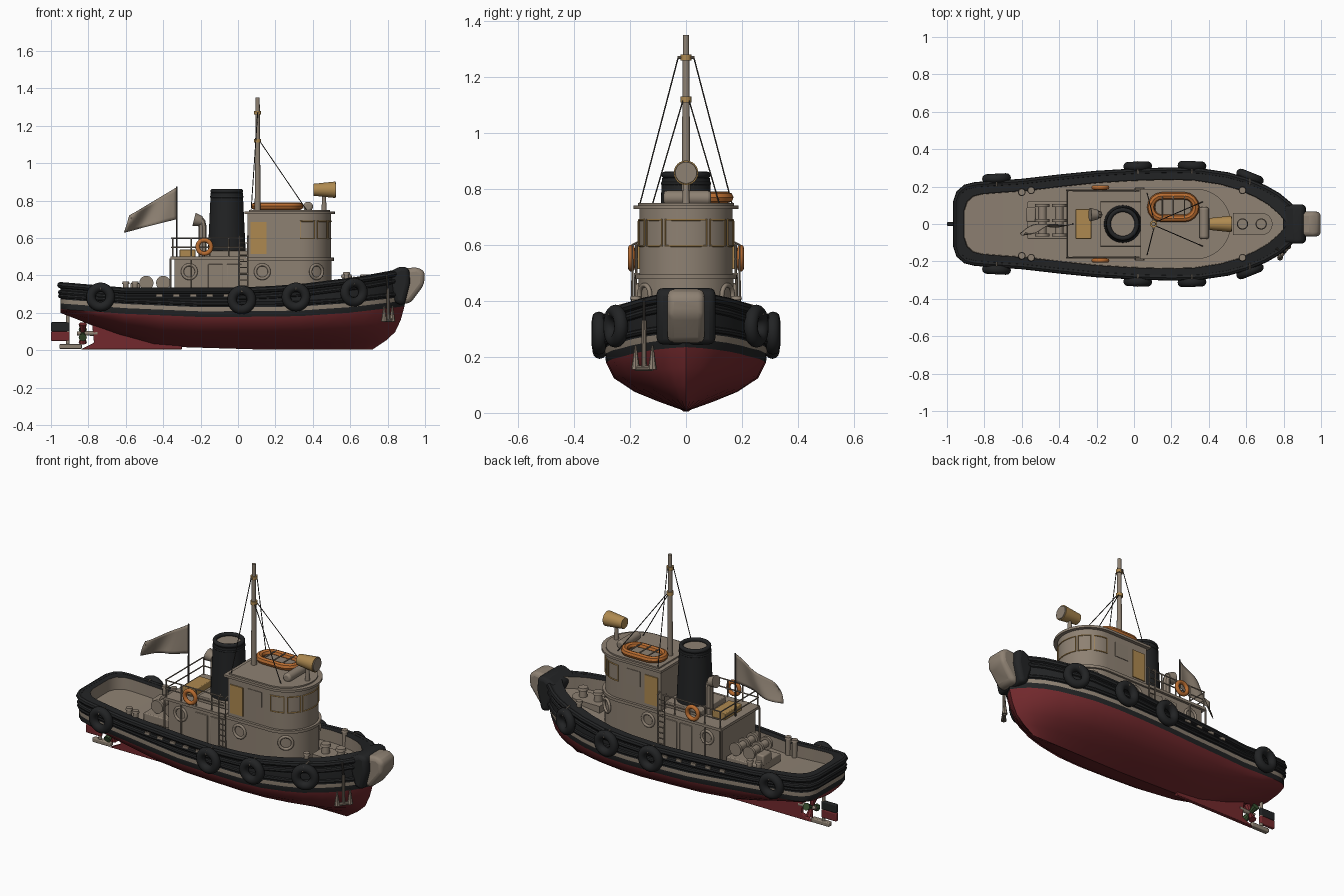
import bpy, bmesh, math
from mathutils import Vector, Matrix

if "Cube" in bpy.data.objects:
    bpy.data.objects.remove(bpy.data.objects["Cube"])


def material(name, *rgb):
    m = bpy.data.materials.new(name)
    m.use_nodes = True
    m.diffuse_color = (*rgb, 1)
    m.node_tree.nodes["Principled BSDF"].inputs["Base Color"].default_value = (*rgb, 1)
    return m


beige = material("beige paint", .27, .22, .17)
black = material("black rubber", .016, .017, .018)
red = material("hull red", .17, .022, .026)
gold = material("varnished wood", .42, .25, .08)
orange = material("safety orange", .48, .15, .03)
dark = material("rigging grey", .05, .045, .04)
green = material("propeller green", .04, .08, .03)


# ---- helpers ----
def finish(name, bm, *mats):
    bmesh.ops.recalc_face_normals(bm, faces=bm.faces)
    me = bpy.data.meshes.new(name)
    bm.to_mesh(me)
    bm.free()
    for m in mats:
        me.materials.append(m)
    o = bpy.data.objects.new(name, me)
    bpy.context.collection.objects.link(o)
    return o


def bevel(o, width):
    b = o.modifiers.new("bevel", "BEVEL")
    b.width, b.segments = width, 3
    return o


def rod(name, p, q, r1, r2, mat, n=24):
    p, q = Vector(p), Vector(q)
    bm = bmesh.new()
    mx = Matrix.Translation((p + q) / 2) @ (q - p).to_track_quat("Z", "Y").to_matrix().to_4x4()
    bmesh.ops.create_cone(bm, cap_ends=True, segments=n, radius1=r1, radius2=r2,
                          depth=(q - p).length, matrix=mx)
    return finish(name, bm, mat)


def box(name, c, size, mat, width=0):
    bm = bmesh.new()
    bmesh.ops.create_cube(bm, size=1, matrix=Matrix.Translation(c) @ Matrix.Diagonal((*size, 1)))
    o = finish(name, bm, mat)
    return bevel(o, width) if width else o


def prism(name, outline, direction, mat):
    bm = bmesh.new()
    f = bm.faces.new([bm.verts.new(p) for p in outline])
    ext = bmesh.ops.extrude_face_region(bm, geom=[f])["geom"]
    bmesh.ops.translate(bm, verts=[v for v in ext if isinstance(v, bmesh.types.BMVert)], vec=direction)
    return finish(name, bm, mat)


def tube(name, pts, r, mat, closed=False):
    cu = bpy.data.curves.new(name, "CURVE")
    cu.dimensions, cu.bevel_depth, cu.bevel_resolution, cu.use_fill_caps = "3D", r, 2, True
    sp = cu.splines.new("POLY")
    sp.points.add(len(pts) - 1)
    for sp_pt, p in zip(sp.points, pts):
        sp_pt.co = (*p, 1)
    sp.use_cyclic_u = closed
    o = bpy.data.objects.new(name, cu)
    cu.materials.append(mat)
    bpy.context.collection.objects.link(o)
    bpy.ops.object.select_all(action="DESELECT")
    o.select_set(True)
    bpy.context.view_layer.objects.active = o
    bpy.ops.object.convert(target="MESH")
    return o


def ring(name, c, R, r, mat, turn=0, upright=True):
    bpy.ops.mesh.primitive_torus_add(location=c, rotation=(math.pi / 2 if upright else 0, 0, turn),
                                     major_radius=R, minor_radius=r, major_segments=32, minor_segments=12)
    o = bpy.context.object
    o.name = name
    o.data.materials.append(mat)
    return o


def table(rows, x):
    for (a, u), (b, v) in zip(rows, rows[1:]):
        if x <= b:
            return u + (v - u) * max(0, (x - a) / (b - a))
    return rows[-1][1]


# ---- hull: waterline rows lofted around from bow to stern to bow ----
AFT, FWD = -.95, .9
BEAM = [(AFT, .12), (-.935, .165), (-.9, .195), (-.85, .207), (-.75, .215), (-.6, .225), (-.4, .248),
        (-.2, .268), (0, .28), (.2, .286), (.35, .282), (.5, .26), (.6, .232), (.7, .19), (.77, .15),
        (.83, .1), (.87, .055), (FWD, 0)]
SHEER = [(AFT, .36), (-.6, .33), (0, .33), (.3, .345), (.5, .37), (.7, .395), (FWD, .43)]
WATER = [(AFT, .22), (-.6, .195), (-.2, .178), (.3, .18), (.6, .2), (FWD, .235)]
KEEL = [(AFT, .2), (-.85, .165), (-.7, .11), (-.5, .05), (-.35, .02), (.2, .005), (FWD, .005)]
beam, sheer, water, keel = (lambda x, t=t: table(t, x) for t in (BEAM, SHEER, WATER, KEEL))


def under(f):
    return lambda x: keel(x) + f * (water(x) - keel(x))


# each row: width factor, side inset, bow end, height rule, material of the band above it
ROWS = [(0, 0, .72, under(0), 0), (.34, 0, .79, under(.2), 0), (.64, 0, .84, under(.4), 0),
        (.9, 0, .87, under(.68), 0), (1, 0, .89, under(1), 1),
        (1.01, 0, .895, lambda x: water(x) + .03, 2), (1.01, 0, .9, lambda x: water(x) + .052, 1),
        (1, 0, .9, lambda x: sheer(x) - .05, 1), (.98, 0, .9, sheer, 1),
        (.98, .042, .84, sheer, 2), (.98, .045, .84, lambda x: sheer(x) - .07, 2),
        (0, .045, .84, lambda x: sheer(x) - .07, 2)]
columns = [(x, 1) for x, _ in reversed(BEAM)] + [(x, -1) for x, _ in BEAM]
bm = bmesh.new()
grid = []
for w, inset, nose, height, _ in ROWS:
    tail = AFT + inset
    grid.append([bm.verts.new((tail + (x - AFT) / (FWD - AFT) * (nose - tail),
                               side * max(0, beam(x) - inset) * w, height(x))) for x, side in columns])
for k in range(len(ROWS) - 1):
    for i in range(len(columns) - 1):
        f = bm.faces.new((grid[k][i], grid[k][i + 1], grid[k + 1][i + 1], grid[k + 1][i]))
        f.material_index = ROWS[k][4]
bmesh.ops.remove_doubles(bm, verts=bm.verts, dist=.0005)
finish("hull", bm, red, black, beige)

# rubbing rails
for name, r, height in (("gunwale_rail", .017, lambda x: sheer(x) - .012),
                        ("middle_rail", .013, lambda x: sheer(x) - .05),
                        ("lower_rail", .012, lambda x: water(x) + .07)):
    tube(name, [(x, s * beam(x), height(x)) for x, s in columns], r, black)

# bow fender and its mat
def side_block(name, profile, half, mat, width):
    bevel(prism(name, [(x, -half, z) for x, z in profile], (0, 2 * half, 0), mat), width)

side_block("bow_fender", [(.84, .43), (.96, .445), (1, .42), (.995, .35), (.92, .25), (.85, .25)], .066, beige, .025)
side_block("bow_mat", [(.79, .41), (.87, .45), (.915, .44), (.92, .36), (.89, .24), (.84, .25)], .105, black, .025)

# skeg, propeller and rudder
side_block("skeg", [(-.78, .14), (-.3, .06), (-.3, .005), (-.84, .005), (-.77, .04)], .012, red, .004)
box("rudder_shoe", (-.895, 0, .02), (.12, .03, .025), beige, .005)
rod("propeller_shaft", (-.75, 0, .09), (-.86, 0, .09), .014, .01, beige)
for i in range(4):
    a = i * math.pi / 2 + .4
    d = Vector((0, math.cos(a), math.sin(a)))
    tip = Vector((-.83, 0, .09)) + d * .055
    blade = rod("propeller_blade", (-.83, 0, .09), tip, .01, .022, red if i % 2 else green, 8)
box("rudder_lower", (-.95, 0, .075), (.1, .022, .05), red, .006)
box("rudder_upper", (-.95, 0, .125), (.1, .022, .05), black, .006)
rod("rudder_stock", (-.91, 0, .03), (-.91, 0, .23), .01, .01, beige)


# ---- superstructure ----
def house(name, x0, cx, hw, z0, z1, mat=beige):
    arc = [(cx + hw * math.cos(a), hw * math.sin(a), z0)
           for a in (math.pi * (i / 24 - .5) for i in range(25))]
    return prism(name, [(x0, -hw, z0), *arc, (x0, hw, z0)], (0, 0, z1 - z0), mat)

house("deckhouse", -.34, .33, .17, .24, .485)
box("aft_platform", (-.16, 0, .492), (.4, .37, .016), beige)
house("house_ledge", .03, .33, .182, .478, .495)
house("wheelhouse", .05, .33, .167, .49, .73)
house("wheelhouse_roof", .035, .33, .188, .728, .742)
house("roof_lip", .06, .32, .172, .742, .75)
box("engine_hatch", (-.27, 0, .518), (.085, .16, .04), gold, .004)
box("skylight", (-.06, 0, .515), (.24, .24, .034), beige, .004)

# wheelhouse windows
for a0, a1 in ((-26, 26), (31, 56), (62, 89), (-56, -31), (-89, -62)):
    edge = [math.radians(a0 + (a1 - a0) * i / 6) for i in range(7)]
    tube("window_frame", [(.33 + .168 * math.cos(a), .168 * math.sin(a), .597) for a in edge]
         + [(.33 + .168 * math.cos(a), .168 * math.sin(a), .69) for a in reversed(edge)], .0035, gold, True)

# fittings repeated on both sides
for s in (-1, 1):
    box("wheelhouse_door", (.11, s * .169, .6), (.085, .008, .17), gold)
    box("side_window", (.23, s * .168, .645), (.09, .005, .09), beige)
    for x in (-.26, .13, .42):
        y = .172 if x < .4 else .148
        ring("porthole", (x, s * y, .42), .037, .008, beige, 0 if x < .4 else -s * .55)
    for x in (-.12, -.02):
        box("deckhouse_door", (x, s * .171, .375), (.08, .009, .17), beige, .003)
    ring("lifebuoy", (-.18, s * .195, .553), .036, .012, orange)
    # ladder
    for x in (.008, .052):
        tube("ladder_rail", [(x, s * .192, .29), (x, s * .192, .6), (x, s * .172, .61)], .004, beige)
    for i in range(9):
        z = .31 + i * .033
        rod("ladder_rung", (.008, s * .192, z), (.052, s * .192, z), .003, .003, beige, 8)
    # platform posts
    for x in (-.35, -.25, -.15, -.05):
        rod("rail_post", (x, s * .178, .49), (x, s * .178, .6), .004, .004, beige, 8)
    for x in (-.36, -.25):
        rod("platform_leg", (x, s * .18, .26), (x, s * .18, .49), .005, .005, beige, 8)
    # tyres and their straps
    for x, z, turn in ((-.735, .285, .05), (.02, .27, .03), (.31, .285, -.03), (.62, .31, -.38)):
        y = beam(x) + .028
        ring("tyre", (x, s * y, z), .052, .025, black, s * turn)
        tube("tyre_strap", [(x, s * (y - .04), sheer(x) + .005), (x, s * (y + .018), z + .065),
                            (x, s * (y + .023), z + .04)], .004, beige)
    # freeing ports
    for i in range(5):
        x = -.42 + i * .09
        box("freeing_port", (x, s * (beam(x) + .009), sheer(x) - .036), (.035, .009, .014), beige)
    # stern and shoulder bollards
    for x, y in ((-.6, .17), (-.55, .18), (.58, .18)):
        z = sheer(x) - .07
        rod("bollard", (x, s * y, z), (x, s * y, z + .1), .014, .014, beige)
        rod("bollard_cap", (x, s * y, z + .095), (x, s * y, z + .108), .02, .017, beige)
for z in (.55, .6):
    tube("platform_rail", [(.03, -.178, z), (-.355, -.178, z), (-.355, .178, z), (.03, .178, z)], .004, beige)

# funnel
rod("funnel", (-.06, 0, .5), (-.06, 0, .84), .102, .086, black, 40)
ring("funnel_rim", (-.06, 0, .85), .076, .012, black, upright=False)
ring("funnel_band", (-.06, 0, .82), .084, .006, black, upright=False)
rod("funnel_mouth", (-.06, 0, .838), (-.06, 0, .843), .068, .068, beige)

# ventilator cowl
tube("vent_pipe", [(-.19, .05, .49), (-.19, .05, .66), (-.195, .05, .685), (-.21, .05, .7)], .022, beige)
rod("vent_cowl", (-.195, .05, .69), (-.235, .05, .7), .026, .036, beige)

# mast, bands and stays
rod("mast", (.105, 0, .5), (.105, 0, 1.35), .018, .011, beige)
for z in (1.12, 1.27):
    rod("mast_band", (.105, 0, z - .01), (.105, 0, z + .01), .019, .019, gold)
rod("mast_crossbar", (.105, -.03, 1.27), (.105, .03, 1.27), .005, .005, beige, 8)
for s in (-1, 1):
    tube("shroud", [(.105, s * .028, 1.27), (.07, s * .165, .745)], .0025, dark)
    tube("forestay", [(.115, s * .01, 1.12), (.37, s * .12, .745)], .0025, dark)

# searchlight, air tank and life raft on the roof
rod("searchlight_stand", (.46, 0, .74), (.46, 0, .83), .014, .01, beige)
rod("searchlight", (.405, 0, .858), (.52, 0, .858), .032, .044, gold)
rod("searchlight_lens", (.518, 0, .858), (.525, 0, .858), .04, .038, beige)
bevel(rod("air_tank", (.375, -.08, .768), (.375, .09, .768), .026, .026, beige), .012)
raft = []
for cx, a0 in ((.27, -90), (.15, 90)):
    for i in range(9):
        a = math.radians(a0 + i * 22.5)
        raft.append((cx + .06 * math.cos(a), .09 + .06 * math.sin(a), .77))
tube("life_raft", raft, .02, orange, True)
box("raft_floor", (.21, .09, .76), (.19, .11, .015), beige)
for x in (.15, .21, .27):
    rod("raft_slat", (x, .03, .787), (x, .15, .787), .004, .004, beige, 8)

# flag
rod("flag_pole", (-.327, 0, .49), (-.327, 0, .875), .005, .004, dark, 10)
bm = bmesh.new()
bmesh.ops.create_grid(bm, x_segments=16, y_segments=8, size=.5)
for v in bm.verts:
    u, t = v.co.x + .5, v.co.y + .5
    top, foot = .87 - .15 * u, .7 - .07 * u
    v.co = (-.33 - .28 * u + .03 * u * t, -.03 * u - .03 * u * math.sin(7 * u + 2 * t), foot + (top - foot) * t)
finish("flag", bm, beige).modifiers.new("cloth", "SOLIDIFY").thickness = .003

# towing winch on the stern deck
box("winch_base", (-.46, .02, .285), (.22, .2, .05), beige, .005)
for x in (-.49, -.4):
    rod("winch_drum", (x, -.06, .36), (x, .1, .36), .022, .022, beige)
    for y in (-.06, .02, .1):
        rod("winch_flange", (x, y - .008, .36), (x, y + .008, .36), .038, .038, beige)
box("winch_motor", (-.55, .05, .33), (.05, .08, .06), beige, .008)

# windlass on the foredeck
house("windlass_base", .53, .68, .06, .29, .35)
for x in (.58, .68):
    rod("windlass_post", (x, 0, .34), (x, 0, .395), .024, .02, beige)
    rod("windlass_cap", (x, 0, .39), (x, 0, .405), .03, .026, beige)

# hanging anchor on the right bow
tube("anchor_chain", [(.76, -.13, .41), (.795, -.15, .4), (.803, -.15, .32)], .006, dark)
rod("anchor_shank", (.803, -.15, .33), (.803, -.15, .16), .008, .01, beige, 10)
rod("anchor_crown", (.78, -.18, .16), (.826, -.12, .16), .01, .01, beige, 10)
for dx, dy in ((-.022, -.03), (.022, .03)):
    rod("anchor_fluke", (.803 + dx, -.15 + dy, .155), (.803 + dx, -.15 + dy, .24), .016, .003, beige, 8)

# smooth shading with sharp edges kept
bpy.ops.object.select_all(action="DESELECT")
for o in bpy.context.collection.objects:
    if o.type == "MESH":
        o.select_set(True)
        bpy.context.view_layer.objects.active = o
bpy.ops.object.shade_smooth_by_angle(angle=math.radians(35))
